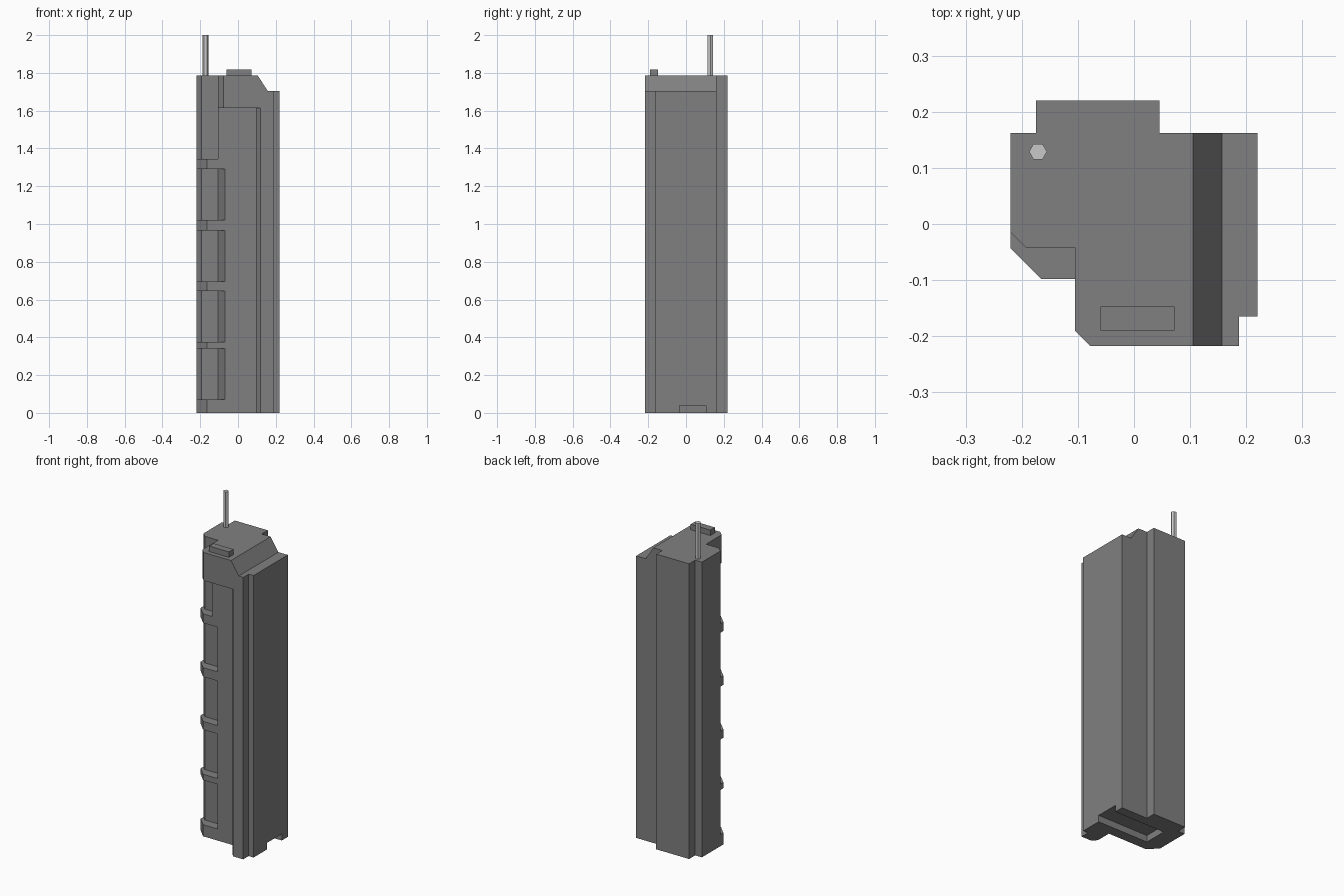
import bpy, bmesh, math

cube = bpy.data.objects.get("Cube")
if cube:
    bpy.data.objects.remove(cube, do_unlink=True)


def material(name, value):
    m = bpy.data.materials.new(name)
    m.use_nodes = True
    colour = (value, value, value, 1)
    m.diffuse_color = colour
    m.node_tree.nodes["Principled BSDF"].inputs["Base Color"].default_value = colour
    return m


GREY = material("concrete grey", 0.216)
LIGHT = material("light metal", 0.58)
ROOF = 1.785


def finish(name, bm, mat):
    bmesh.ops.recalc_face_normals(bm, faces=bm.faces)
    mesh = bpy.data.meshes.new(name)
    bm.to_mesh(mesh)
    bm.free()
    mesh.materials.append(mat)
    obj = bpy.data.objects.new(name, mesh)
    bpy.context.collection.objects.link(obj)
    return obj


def prism(name, outline, z0, z1, mat=GREY):
    """Extrude a plan outline from z0 up to z1."""
    bm = bmesh.new()
    face = bm.faces.new([bm.verts.new((x, y, z0)) for x, y in outline])
    top = bmesh.ops.extrude_face_region(bm, geom=[face])["geom"]
    verts = [v for v in top if isinstance(v, bmesh.types.BMVert)]
    bmesh.ops.translate(bm, verts=verts, vec=(0, 0, z1 - z0))
    return finish(name, bm, mat)


def rect(x0, x1, y0, y1):
    return [(x0, y0), (x1, y0), (x1, y1), (x0, y1)]


def cut(obj, cutter):
    """Subtract a cutter and bake the result."""
    mod = obj.modifiers.new("cut", "BOOLEAN")
    mod.object = cutter
    mod.solver = "EXACT"
    bpy.context.view_layer.update()
    mesh = bpy.data.meshes.new_from_object(
        obj.evaluated_get(bpy.context.evaluated_depsgraph_get()))
    obj.modifiers.clear()
    obj.data = mesh
    bpy.data.objects.remove(cutter, do_unlink=True)


# Tower shaft with a corner pillar on the front and a stepped back
back = [(0.22, -0.165), (0.22, 0.162), (0.045, 0.162), (0.045, 0.22),
        (-0.175, 0.22), (-0.175, 0.162), (-0.22, 0.162)]
pillar = [(0.095, -0.098), (0.095, -0.19), (0.12, -0.217), (0.187, -0.217),
          (0.187, -0.165)]
tower = prism("tower", [(-0.22, -0.043), (-0.165, -0.098)] + pillar + back, 0, ROOF)

# Window recesses wrapping the front corner, leaving balcony slabs between
corner = [(-0.3, 0.065), (-0.193, -0.042), (-0.105, -0.042)]
for z in (0.07, 0.375, 0.695, 1.02):
    cut(tower, prism("recess", corner + [(-0.07, -0.098), (-0.07, -0.3), (-0.3, -0.3)],
                     z, z + 0.27))
cut(tower, prism("top_recess", corner + [(-0.105, -0.3), (-0.3, -0.3)], 1.345, 1.9))

# Service channel under the base
cut(tower, prism("channel", rect(-0.12, 0.3, -0.035, 0.105), -0.1, 0.04))

# Overhanging crown at the front
crown = prism("crown", [(-0.105, -0.09), (-0.105, -0.19), (-0.078, -0.217),
                        (0.187, -0.217), (0.187, -0.09)], 1.615, ROOF)


def roof_cutter():
    """Wedge that slopes the roof down to a lower ledge."""
    bm = bmesh.new()
    profile = [(0.105, ROOF), (0.157, 1.705), (0.4, 1.705), (0.4, 2), (0.105, 2)]
    face = bm.faces.new([bm.verts.new((x, -0.4, z)) for x, z in profile])
    new = bmesh.ops.extrude_face_region(bm, geom=[face])["geom"]
    verts = [v for v in new if isinstance(v, bmesh.types.BMVert)]
    bmesh.ops.translate(bm, verts=verts, vec=(0, 0.8, 0))
    return finish("roof_cutter", bm, GREY)


for part in (tower, crown):
    cut(part, roof_cutter())

# Roof box and six-sided antenna
prism("roof_box", rect(-0.06, 0.072, -0.19, -0.147), ROOF - 0.01, 1.818)
hexagon = [(-0.171 + 0.016 * math.cos(i * math.pi / 3),
            0.129 + 0.016 * math.sin(i * math.pi / 3)) for i in range(6)]
prism("antenna", hexagon, ROOF - 0.01, 2, LIGHT)
